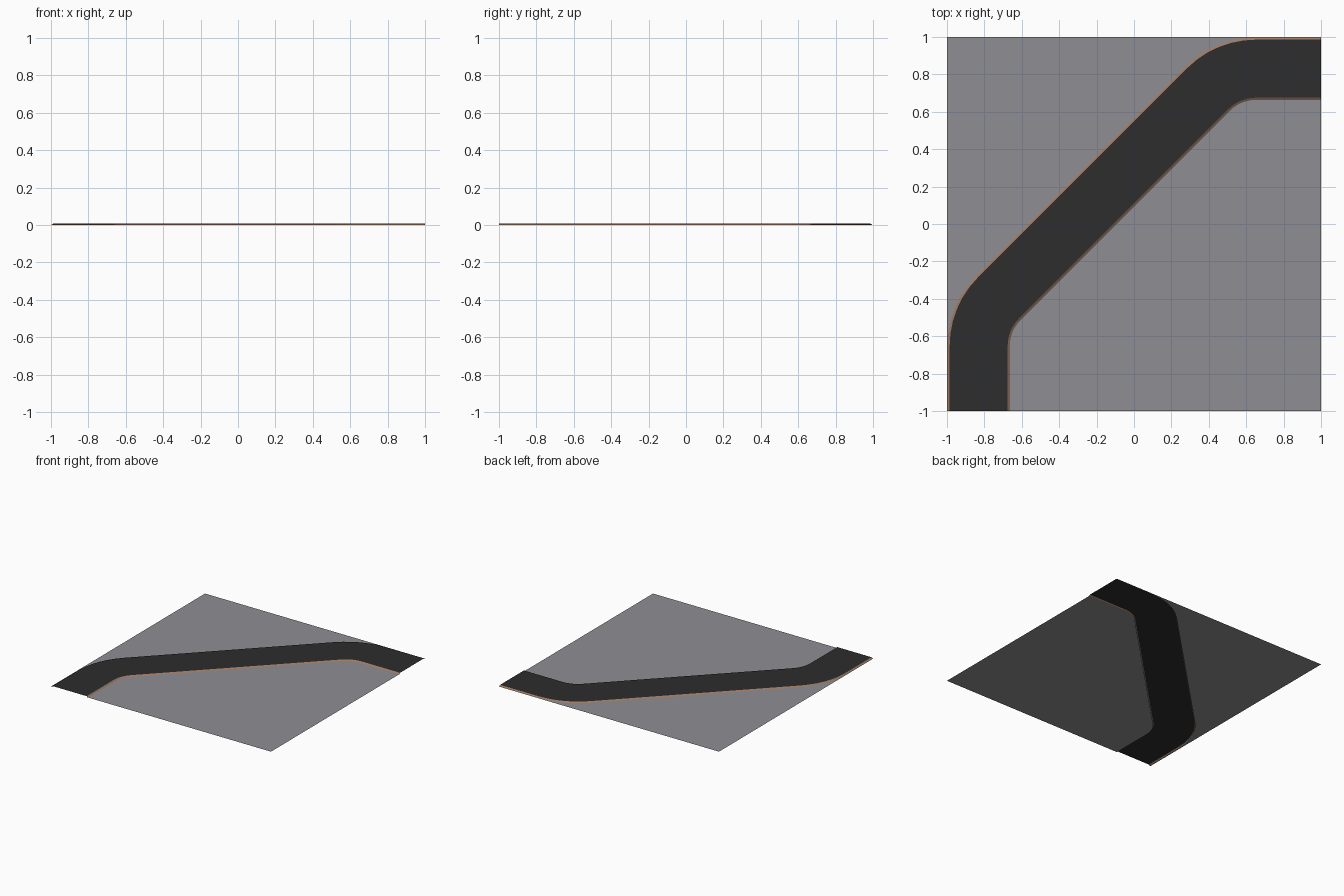
import bpy, bmesh, math
from mathutils import Vector

if "Cube" in bpy.data.objects:
    bpy.data.objects.remove(bpy.data.objects["Cube"])


def material(name, rgb):
    m = bpy.data.materials.new(name)
    m.diffuse_color = (*rgb, 1)
    m.use_nodes = True
    m.node_tree.nodes["Principled BSDF"].inputs["Base Color"].default_value = m.diffuse_color
    return m


GREY = material("ground grey", (0.275, 0.275, 0.296))
ASPHALT = material("asphalt", (0.026, 0.026, 0.026))
BROWN = material("kerb brown", (0.33, 0.19, 0.13))

C, START, STEPS = 0.83, 0.65, 6       # lane offset, bend start, bend segments
RADIUS = 0.36
HALF, KERB, TOP = 0.155, 0.167, 0.008

# Centre line as (point, left-hand normal): straight, bend, diagonal, bend, straight
path = [(Vector((-C, -1)), Vector((-1, 0)))]
for i in range(STEPS + 1):
    a = math.radians(45) * i / STEPS
    n = Vector((-math.cos(a), math.sin(a)))
    path.append((Vector((-C + RADIUS, -START)) + n * RADIUS, n))
# The second half mirrors the first across the diagonal y = -x
path += [(Vector((-p.y, -p.x)), Vector((-n.y, -n.x))) for p, n in reversed(path)]


def edge(offset, z):
    return [(*(p + n * offset), z) for p, n in path]


def build(name, mat, strips=(), polygons=()):
    bm = bmesh.new()
    for left, right in strips:
        a = [bm.verts.new(v) for v in left]
        b = [bm.verts.new(v) for v in right]
        for i in range(len(a) - 1):
            bm.faces.new((a[i], b[i], b[i + 1], a[i + 1]))
    for poly in polygons:
        f = bm.faces.new([bm.verts.new(v) for v in poly])
        f.normal_update()
        if f.normal.z < 0:
            f.normal_flip()
    bmesh.ops.triangulate(bm, faces=[f for f in bm.faces if len(f.verts) > 4])
    me = bpy.data.meshes.new(name)
    bm.to_mesh(me)
    bm.free()
    me.materials.append(mat)
    bpy.context.collection.objects.link(bpy.data.objects.new(name, me))


# Road surface
build("road", ASPHALT, strips=[(edge(HALF, TOP), edge(-HALF, TOP))])

# Thin sloping kerbs on both sides
build("kerbs", BROWN, strips=[(edge(KERB, 0), edge(HALF, TOP)),
                              (edge(-HALF, TOP), edge(-KERB, 0))])

# Ground on both sides of the road, tucked under the kerbs
G = HALF + 0.003
build("ground", GREY, polygons=[
    edge(G, 0) + [(1, 1, 0), (-1, 1, 0), (-1, -1, 0)],
    edge(-G, 0) + [(1, -1, 0)]])
